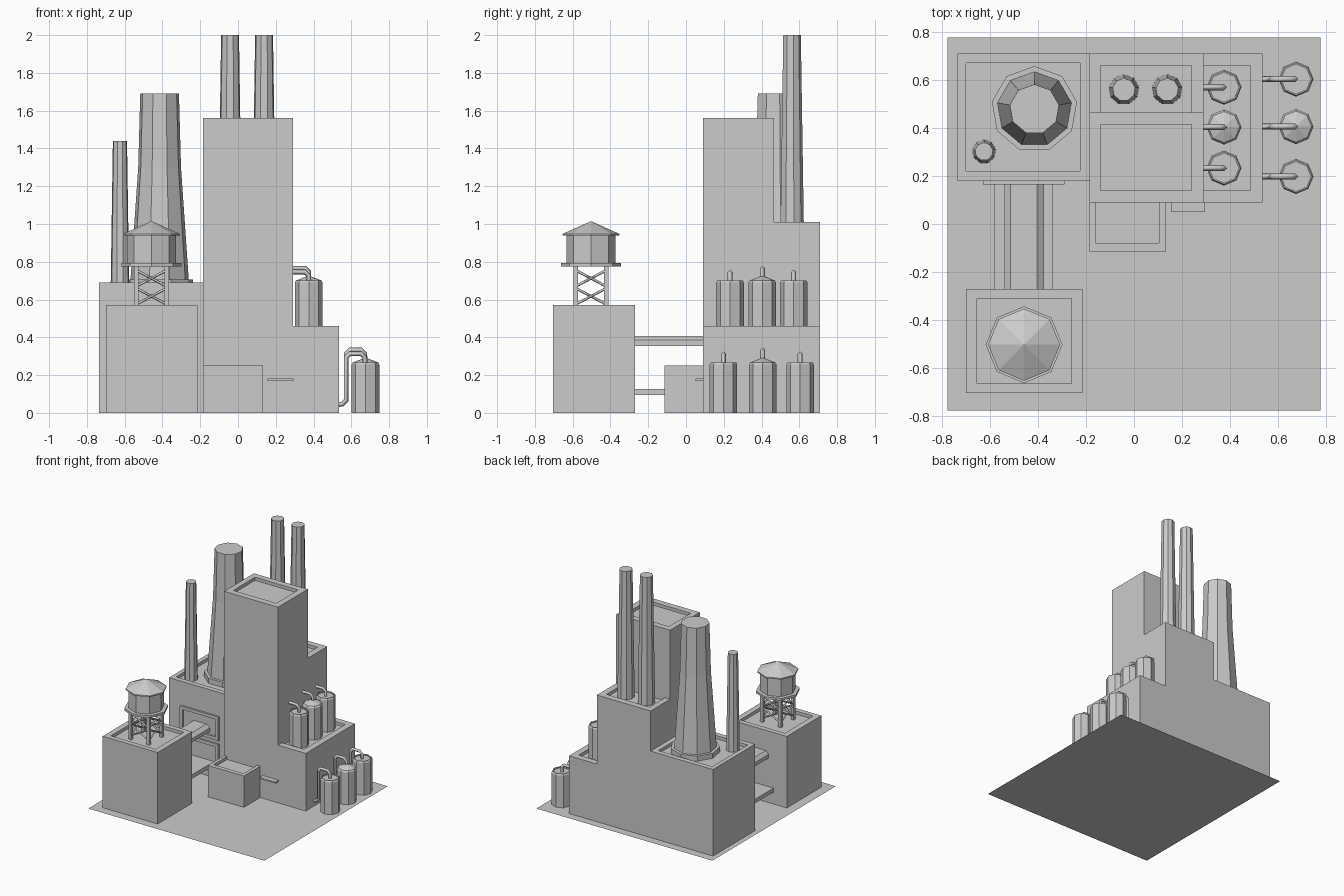
import bpy, bmesh, math
from mathutils import Vector

cube = bpy.data.objects.get("Cube")
if cube:
    bpy.data.objects.remove(cube)

# One plain grey for everything
grey = bpy.data.materials.new("concrete_grey")
grey.use_nodes = True
COLOR = (0.6, 0.6, 0.6, 1)
grey.diffuse_color = COLOR
grey.node_tree.nodes["Principled BSDF"].inputs["Base Color"].default_value = COLOR


def make(name, bm):
    bmesh.ops.recalc_face_normals(bm, faces=bm.faces)
    mesh = bpy.data.meshes.new(name)
    bm.to_mesh(mesh)
    bm.free()
    mesh.materials.append(grey)
    ob = bpy.data.objects.new(name, mesh)
    bpy.context.collection.objects.link(ob)
    return ob


def ring(bm, x0, x1, y0, y1, z):
    return [bm.verts.new(p) for p in
            ((x0, y0, z), (x1, y0, z), (x1, y1, z), (x0, y1, z))]


def bridge(bm, a, b):
    n = len(a)
    for i in range(n):
        j = (i + 1) % n
        bm.faces.new((a[i], a[j], b[j], b[i]))


def loft(name, rings):
    """Stack rectangles (x0, x1, y0, y1, z) and close both ends."""
    bm = bmesh.new()
    loops = [ring(bm, *r) for r in rings]
    for a, b in zip(loops, loops[1:]):
        bridge(bm, a, b)
    bm.faces.new(loops[0][::-1])
    bm.faces.new(loops[-1])
    return make(name, bm)


def box(name, x0, x1, y0, y1, z0, z1):
    return loft(name, [(x0, x1, y0, y1, z0), (x0, x1, y0, y1, z1)])


def building(name, outer, inner, top, depth=0.025):
    """Block with a sunken roof behind a parapet."""
    return loft(name, [(*outer, 0), (*outer, top), (*inner, top), (*inner, top - depth)])


def turned(name, x, y, profile, sides):
    """Faceted upright solid from (radius, z) pairs, one corner facing +y."""
    bm = bmesh.new()
    loops = []
    for r, z in profile:
        loops.append([bm.verts.new((x + r * math.sin(math.tau * i / sides),
                                    y + r * math.cos(math.tau * i / sides), z))
                      for i in range(sides)])
    for a, b in zip(loops, loops[1:]):
        bridge(bm, a, b)
    bm.faces.new(loops[0])
    bm.faces.new(loops[-1])
    bmesh.ops.remove_doubles(bm, verts=bm.verts, dist=0.0005)
    return make(name, bm)


def tube(name, points, radius, sides=4):
    """Square-section pipe along a path."""
    curve = bpy.data.curves.new(name, "CURVE")
    curve.dimensions = "3D"
    curve.bevel_depth = radius
    curve.bevel_resolution = 0
    curve.use_fill_caps = True
    spline = curve.splines.new("POLY")
    spline.points.add(len(points) - 1)
    for p, co in zip(spline.points, points):
        p.co = (*co, 1)
    curve.materials.append(grey)
    ob = bpy.data.objects.new(name, curve)
    bpy.context.collection.objects.link(ob)
    return ob


# Ground slab
bm = bmesh.new()
bm.faces.new(ring(bm, -0.777, 0.777, -0.777, 0.777, 0))
make("ground", bm)

# Buildings
building("stack_hall", (-0.735, -0.18, 0.18, 0.71), (-0.70, -0.225, 0.22, 0.67), 0.69)
building("tower", (-0.185, 0.29, 0.09, 0.465), (-0.14, 0.24, 0.14, 0.415), 1.56)
building("rear_block", (-0.185, 0.29, 0.44, 0.71), (-0.14, 0.24, 0.45, 0.66), 1.01)
building("tank_terrace", (0.26, 0.535, 0.09, 0.71), (0.275, 0.485, 0.14, 0.66), 0.46)
building("front_annex", (-0.185, 0.133, -0.115, 0.11), (-0.16, 0.105, -0.08, 0.1), 0.25)
building("water_house", (-0.70, -0.215, -0.705, -0.27), (-0.655, -0.26, -0.665, -0.31), 0.57)
box("door_canopy", 0.155, 0.295, 0.05, 0.1, 0.17, 0.182)

# Chimneys
turned("large_chimney_base", -0.415, 0.478, [(0.18, 0.66), (0.18, 0.705)], 9)
turned("large_chimney", -0.415, 0.478,
       [(0.157, 0.7), (0.115, 1.3), (0.104, 1.69)], 9)
turned("small_chimney", -0.625, 0.302, [(0.05, 0.66), (0.038, 1.44)], 9)
for side, x in (("right", -0.042), ("left", 0.138)):
    turned("twin_chimney_" + side, x, 0.56, [(0.064, 0.98), (0.048, 2.0)], 9)

# Connecting bridges and their wall frames
loft("upper_bridge", [(-0.54, -0.375, -0.28, 0.19, 0.355),
                      (-0.54, -0.375, -0.28, 0.19, 0.385),
                      (-0.515, -0.405, -0.28, 0.19, 0.408)])
box("lower_bridge", -0.583, -0.338, -0.28, 0.19, 0.095, 0.127)
for name, z0, z1 in (("upper", 0.31, 0.5), ("lower", 0.05, 0.28)):
    for part, x in (("right", -0.63), ("left", -0.315)):
        box(f"{name}_frame_{part}", x, x + 0.025, 0.165, 0.185, z0, z1)
    for part, z in (("sill", z0), ("lintel", z1 - 0.025)):
        box(f"{name}_frame_{part}", -0.63, -0.29, 0.165, 0.185, z, z + 0.025)

# Water tower
CX, CY, LEG = -0.458, -0.503, 0.08
turned("water_platform", CX, CY, [(0.16, 0.775), (0.16, 0.793)], 8)
turned("water_tank", CX, CY, [(0.13, 0.79), (0.13, 0.945)], 8)
turned("water_roof", CX, CY, [(0.15, 0.938), (0.15, 0.948), (0, 1.015)], 8)
corners = [(-LEG, -LEG), (LEG, -LEG), (LEG, LEG), (-LEG, LEG)]
for i, (ax, ay) in enumerate(corners):
    bx, by = corners[(i + 1) % 4]
    x, y = CX + ax, CY + ay
    box(f"water_leg_{i}", x - 0.012, x + 0.012, y - 0.012, y + 0.012, 0.53, 0.78)
    for z in (0.575, 0.67):
        for k, (za, zb) in enumerate(((z, z + 0.085), (z + 0.085, z))):
            tube(f"water_brace_{i}", [(x, y, za), (CX + bx, CY + by, zb)], 0.007)


# Storage tanks: outer ones have a rimmed flat top, the middle one a cone
def storage_tank(name, x, y, z0, z1, domed):
    r = 0.073
    profile = [(r, z0), (r, z1 - 0.012)]
    if domed:
        profile += [(r - 0.008, z1), (0, z1 + 0.025)]
    else:
        profile += [(r - 0.006, z1), (r - 0.012, z1), (r - 0.012, z1 - 0.01)]
    turned(name, x, y, profile, 8)


for i, (y_low, y_high) in enumerate(((0.198, 0.233), (0.406, 0.404), (0.604, 0.57))):
    domed = i == 1
    lift = 0.02 if domed else 0
    storage_tank(f"ground_tank_{i}", 0.675, y_low, 0, 0.268, domed)
    storage_tank(f"terrace_tank_{i}", 0.375, y_high, 0.43, 0.702, domed)
    z = 0.313 + lift
    tube(f"ground_pipe_{i}", [(0.672, y_low, 0.25), (0.672, y_low, z - 0.02),
                              (0.652, y_low, z), (0.592, y_low, z),
                              (0.572, y_low, z - 0.02), (0.572, y_low, 0.065),
                              (0.552, y_low, 0.045), (0.52, y_low, 0.045)], 0.013)
    z = 0.746 + lift
    tube(f"terrace_pipe_{i}", [(0.375, y_high, 0.68), (0.375, y_high, z - 0.02),
                               (0.355, y_high, z), (0.28, y_high, z)], 0.013)
